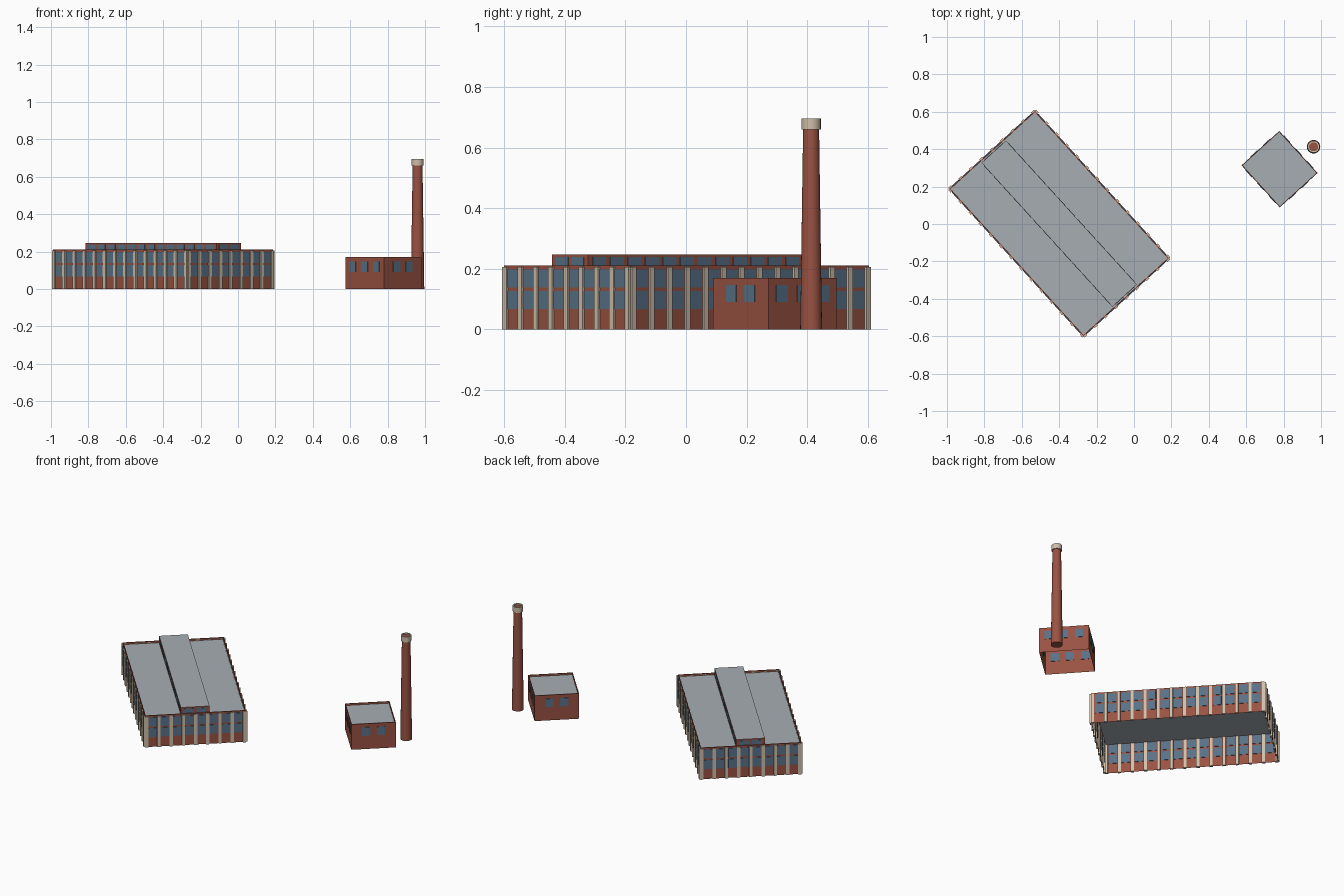
import bpy, bmesh, math
from mathutils import Matrix, Vector

if "Cube" in bpy.data.objects:
    bpy.data.objects.remove(bpy.data.objects["Cube"])

ANGLE = math.radians(-47.7)


def material(name, rgb):
    m = bpy.data.materials.new(name)
    m.diffuse_color = (*rgb, 1)
    m.use_nodes = True
    m.node_tree.nodes["Principled BSDF"].inputs["Base Color"].default_value = m.diffuse_color
    return m


BRICK = material("brick", (0.32, 0.085, 0.055))
GLASS = material("glass", (0.10, 0.17, 0.25))
STONE = material("stone", (0.62, 0.52, 0.40))
ROOF = material("roof_grey", (0.38, 0.42, 0.45))


def finish(bm, name, frame, *mats):
    bmesh.ops.recalc_face_normals(bm, faces=bm.faces)
    me = bpy.data.meshes.new(name)
    bm.to_mesh(me)
    bm.free()
    for m in mats:
        me.materials.append(m)
    ob = bpy.data.objects.new(name, me)
    ob.matrix_world = frame
    bpy.context.collection.objects.link(ob)
    return ob


def add_box(bm, c, s):
    mat = Matrix.Translation(c) @ Matrix.Diagonal((*s, 1))
    return bmesh.ops.create_cube(bm, size=1, matrix=mat)["verts"]


def shell(name, frame, l, w, z0, z1, rim, drop):
    """Open-bottomed walls with a roof, sunk behind a parapet if rim > 0."""
    bm = bmesh.new()
    add_box(bm, (0, 0, (z0 + z1) / 2), (l, w, z1 - z0))
    bm.normal_update()
    bottom = [f for f in bm.faces if f.normal.z < -0.5]
    top = [f for f in bm.faces if f.normal.z > 0.5]
    bmesh.ops.delete(bm, geom=bottom, context='FACES_ONLY')
    if rim:
        bmesh.ops.inset_region(bm, faces=top, thickness=rim)
        # second inset gives the vertical inner side of the parapet
        ring = bmesh.ops.extrude_face_region(bm, geom=top)
        inner = [v for v in ring["geom"] if isinstance(v, bmesh.types.BMVert)]
        roof = [f for f in ring["geom"] if isinstance(f, bmesh.types.BMFace)]
        bmesh.ops.delete(bm, geom=[f for f in top if f.is_valid], context='FACES_ONLY')
        bmesh.ops.translate(bm, verts=inner, vec=(0, 0, -drop))
        top = roof
    for f in top:
        f.material_index = 1
    return finish(bm, name, frame, BRICK, ROOF)


def wall_boxes(name, frame, l, w, spots, width, bands, depth, mat):
    """Boxes on all four walls; spots = (positions on long, positions on short)."""
    bm = bmesh.new()
    for k in range(4):
        rot = Matrix.Rotation(k * math.pi / 2, 4, 'Z')
        off = (w if k % 2 == 0 else l) / 2
        for p in spots[k % 2]:
            for z0, z1 in bands:
                v = add_box(bm, (p, -off, (z0 + z1) / 2), (width, depth * 2, z1 - z0))
                bmesh.ops.transform(bm, matrix=rot, verts=v)
    return finish(bm, name, frame, mat)


def spread(length, n):
    return [-length / 2 + length * i / (n - 1) for i in range(n)]


def mids(p):
    return [(a + b) / 2 for a, b in zip(p, p[1:])]


# main hall
hall = Matrix.Translation((-0.4, 0.002, 0)) @ Matrix.Rotation(ANGLE, 4, 'Z')
L, W = 1.066, 0.62
shell("hall_walls", hall, L, W, 0, 0.21, 0.008, 0.012)
piers = (spread(L - 0.02, 14), spread(W - 0.02, 9))
wall_boxes("hall_pilasters", hall, L, W, piers, 0.02, [(0, 0.206)], 0.008, STONE)
wall_boxes("hall_windows", hall, L, W, (mids(piers[0]), mids(piers[1])), 0.052,
           [(0.067, 0.127), (0.138, 0.198)], 0.003, GLASS)

# raised roof monitor
ML, MW = 1.04, 0.176
shell("roof_monitor", hall, ML, MW, 0.198, 0.247, 0, 0)
wall_boxes("monitor_windows", hall, ML, MW, (mids(spread(ML - 0.02, 14)), mids(spread(MW - 0.02, 3))),
           0.06, [(0.208, 0.238)], 0.002, GLASS)

# boiler house
boiler = Matrix.Translation((0.778, 0.293, 0)) @ Matrix.Rotation(ANGLE, 4, 'Z')
BL, BW = 0.304, 0.273
shell("boiler_house_walls", boiler, BL, BW, 0, 0.17, 0.006, 0.012)
wall_boxes("boiler_house_windows", boiler, BL, BW, ([-0.093, 0, 0.093], [-0.045, 0.045]),
           0.05, [(0.09, 0.146)], 0.003, GLASS)


# chimney and its crown, turned from profiles
def lathe(name, profile, mat, closed):
    bm = bmesh.new()
    vs = [bm.verts.new((r, 0, z)) for r, z in profile]
    pairs = list(zip(vs, vs[1:])) + ([(vs[-1], vs[0])] if closed else [])
    es = [bm.edges.new(p) for p in pairs]
    bmesh.ops.spin(bm, geom=vs + es, cent=(0, 0, 0), axis=(0, 0, 1),
                   angle=math.tau, steps=24, use_merge=False)
    bmesh.ops.remove_doubles(bm, verts=bm.verts, dist=1e-5)
    ob = finish(bm, name, Matrix.Translation((0.96, 0.413, 0)), mat)
    bpy.ops.object.select_all(action='DESELECT')
    ob.select_set(True)
    bpy.context.view_layer.objects.active = ob
    bpy.ops.object.shade_smooth_by_angle(angle=math.radians(35))


lathe("chimney_stack", [(0, 0), (0.036, 0), (0.026, 0.688), (0, 0.688)], BRICK, False)
lathe("chimney_crown", [(0.024, 0.66), (0.032, 0.66), (0.032, 0.696), (0.024, 0.696)], STONE, True)
